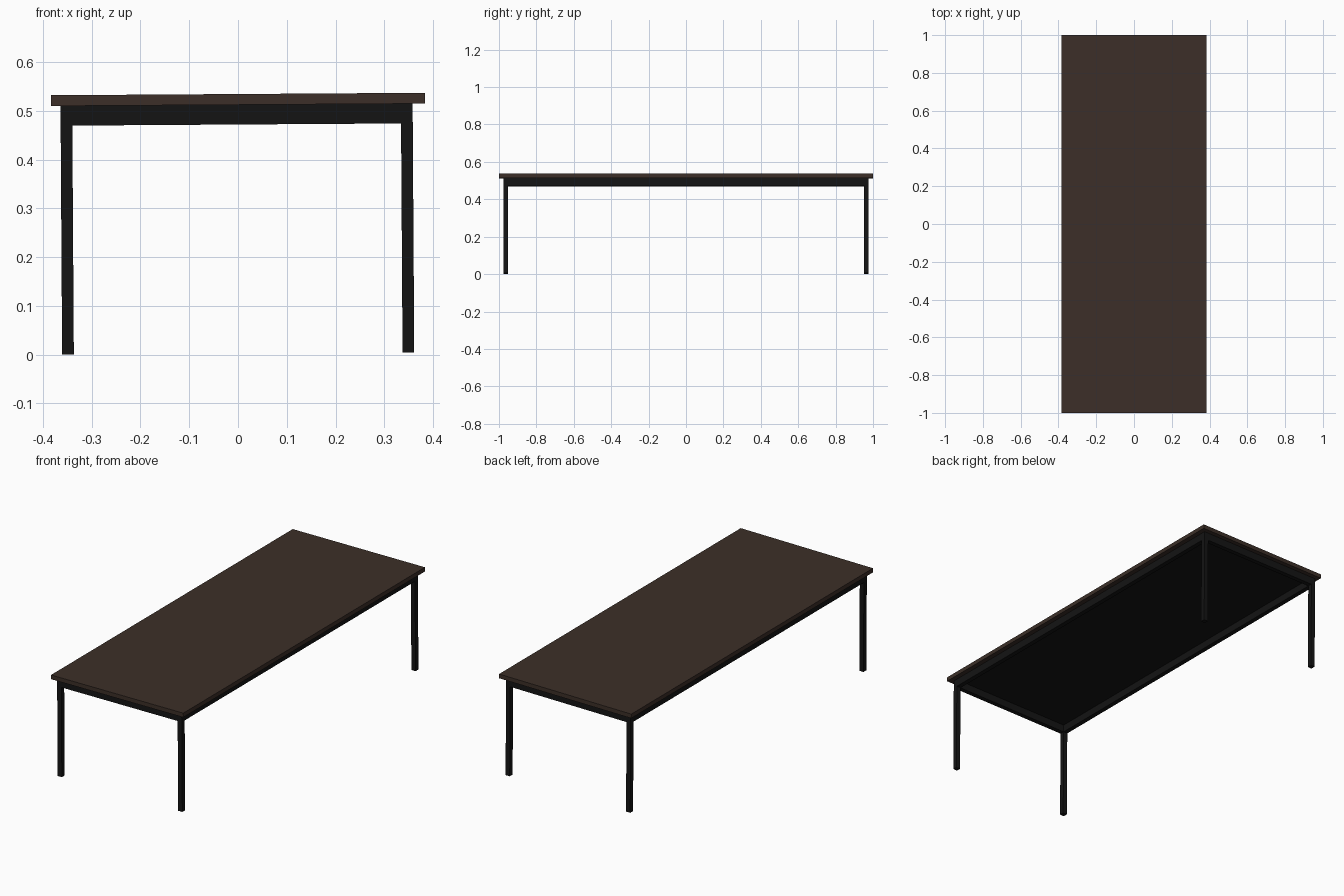
import bpy, bmesh
from mathutils import Matrix, Vector

if "Cube" in bpy.data.objects:
    bpy.data.objects.remove(bpy.data.objects["Cube"])

TILT_PIVOT = Vector((0, 0, 0.523))
TILT = (Matrix.Translation(TILT_PIVOT) @ Matrix.Rotation(-0.0065, 4, 'Y')
        @ Matrix.Translation(-TILT_PIVOT))  # the whole table leans very slightly


def material(name, rgb):
    m = bpy.data.materials.new(name)
    m.diffuse_color = (*rgb, 1)
    m.use_nodes = True
    m.node_tree.nodes["Principled BSDF"].inputs["Base Color"].default_value = m.diffuse_color
    return m


WOOD = material("dark_wood", (0.045, 0.028, 0.021))
METAL = material("black_metal", (0.007, 0.007, 0.007))


def box(name, lo, hi, mat):
    lo, hi = Vector(lo), Vector(hi)
    bm = bmesh.new()
    bmesh.ops.create_cube(bm, size=1)
    bmesh.ops.scale(bm, vec=hi - lo, verts=bm.verts)
    bmesh.ops.translate(bm, vec=(lo + hi) / 2, verts=bm.verts)
    bmesh.ops.transform(bm, matrix=TILT, verts=bm.verts)
    mesh = bpy.data.meshes.new(name)
    bm.to_mesh(mesh)
    bm.free()
    mesh.materials.append(mat)
    obj = bpy.data.objects.new(name, mesh)
    bpy.context.collection.objects.link(obj)
    return obj


# Main dimensions
TOP, UNDER, APRON, FOOT = 0.5345, 0.5125, 0.472, 0.0025
LX, LY, W = 0.361, 0.977, 0.024
CX = -0.003
ix, iy = LX - W, LY - W

# Tabletop
box("tabletop", (-0.383, -1, UNDER), (0.383, 1, TOP), WOOD)

# Black panel beneath the top, inside the frame
box("underside_panel", (CX - ix, -iy, UNDER - 0.002), (CX + ix, iy, UNDER), METAL)

# Square legs at the corners
for sx, side in ((-1, "left"), (1, "right")):
    for sy, end in ((-1, "front"), (1, "back")):
        x, y = CX + sx * (LX - W / 2), sy * (LY - W / 2)
        box(f"{end}_{side}_leg", (x - W / 2, y - W / 2, FOOT),
            (x + W / 2, y + W / 2, UNDER), METAL)

# Long and short frame rails between the legs
for s, side, end in ((-1, "left", "front"), (1, "right", "back")):
    x, y = CX + s * (LX - W / 2), s * (LY - W / 2)
    box(f"{side}_rail", (x - W / 2, -iy, APRON), (x + W / 2, iy, UNDER), METAL)
    box(f"{end}_rail", (CX - ix, y - W / 2, APRON), (CX + ix, y + W / 2, UNDER), METAL)
